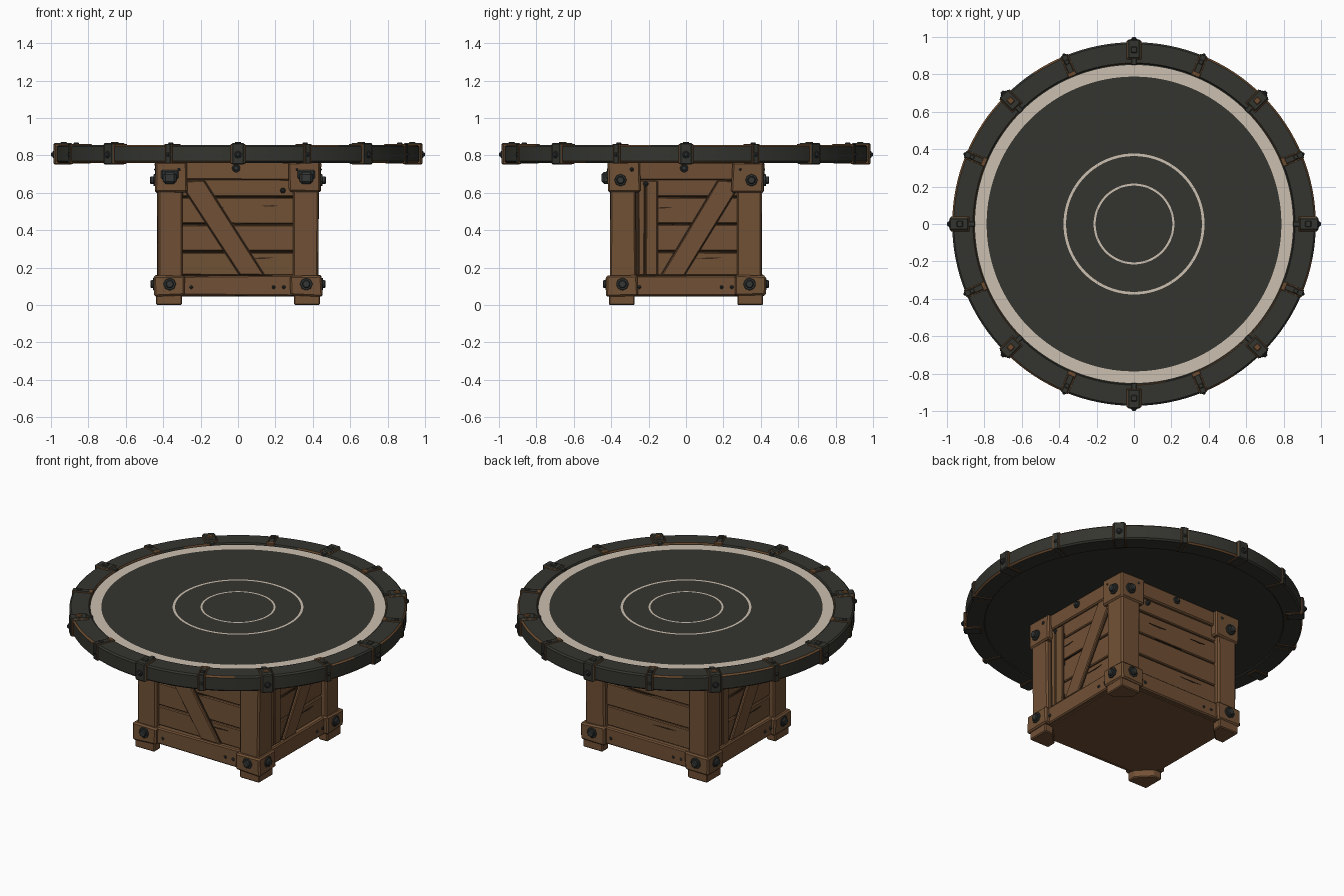
import bpy, bmesh, math, random
from mathutils import Matrix, Vector

if "Cube" in bpy.data.objects:
    bpy.data.objects.remove(bpy.data.objects["Cube"])

random.seed(4)


def material(name, rgb):
    m = bpy.data.materials.new(name)
    m.diffuse_color = (*rgb, 1)
    m.use_nodes = True
    m.node_tree.nodes["Principled BSDF"].inputs["Base Color"].default_value = m.diffuse_color
    return m


WOOD = material("brown wood", (0.165, 0.082, 0.036))
SEAM = material("dark wood seam", (0.035, 0.019, 0.010))
IRON = material("dark iron", (0.034, 0.035, 0.028))
BOLT = material("bolt iron", (0.033, 0.038, 0.035))
PAINT = material("pale paint", (0.60, 0.52, 0.43))
RUST = material("rust edge", (0.15, 0.073, 0.030))


def finish(name, bm, mats, bevel=0.0, matrix=None):
    bmesh.ops.recalc_face_normals(bm, faces=bm.faces)
    if bevel:
        bmesh.ops.bevel(bm, geom=bm.edges[:], offset=bevel, segments=1,
                        affect='EDGES', clamp_overlap=True)
    if matrix:
        bm.transform(matrix)
    me = bpy.data.meshes.new(name)
    bm.to_mesh(me)
    bm.free()
    ob = bpy.data.objects.new(name, me)
    for m in mats:
        me.materials.append(m)
    bpy.context.collection.objects.link(ob)
    return ob


def prism(name, pts, d0, d1, mat, turn=0.0, bevel=0.006, jitter=0.0):
    """Outline in (sideways, z), pushed outward from d0 to d1, turned about z."""
    bm = bmesh.new()
    back = [bm.verts.new((u, -d0, z)) for u, z in pts]
    front = [bm.verts.new((u, -d1, z)) for u, z in pts]
    bm.faces.new(back)
    bm.faces.new(front)
    n = len(pts)
    for i in range(n):
        bm.faces.new((back[i], back[(i + 1) % n], front[(i + 1) % n], front[i]))
    for v in bm.verts:
        v.co += Vector([random.uniform(-jitter, jitter) for _ in range(3)])
    return finish(name, bm, [mat], bevel, Matrix.Rotation(turn, 4, 'Z'))


def rect(u0, u1, z0, z1):
    return [(u0, z0), (u1, z0), (u1, z1), (u0, z1)]


def bolt(name, u, z, d, r, depth, turn, sides=8, mat=BOLT):
    """Washer and domed head facing outward."""
    ring = lambda k: [(u + k * math.cos(2 * math.pi * i / sides),
                       z + k * math.sin(2 * math.pi * i / sides)) for i in range(sides)]
    prism(name + "_washer", ring(r), d - 0.02, d + depth * 0.4, mat, turn, 0.003)
    prism(name + "_head", ring(r * 0.68), d - 0.01, d + depth, mat, turn, 0.005)


# ---- round top: turned profile, painted rings, worn rust edges
RIM = [(0.205, .847, IRON), (0.216, .847, PAINT), (0.363, .847, IRON), (0.377, .847, PAINT),
       (0.788, .847, IRON), (0.850, .847, PAINT), (0.856, .847, IRON), (0.861, .856, RUST),
       (0.963, .856, IRON), (0.972, .847, RUST), (0.972, .769, IRON), (0.963, .760, RUST),
       (0.865, .760, IRON), (0.860, .766, IRON)]
mats = [IRON, PAINT, RUST]
bm = bmesh.new()
N = 128
loops = []
for r, z, _ in RIM:
    loops.append([bm.verts.new((r * math.cos(2 * math.pi * i / N),
                                r * math.sin(2 * math.pi * i / N), z)) for i in range(N)])
bm.faces.new(loops[0])
bm.faces.new(loops[-1])
worn = [random.random() < 0.4 for _ in range(N // 4)]
for k in range(1, len(RIM)):
    for i in range(N):
        j = (i + 1) % N
        f = bm.faces.new((loops[k - 1][i], loops[k - 1][j], loops[k][j], loops[k][i]))
        m = RIM[k][2]
        if m is RUST and not worn[(i // 4 + 7 * k) % len(worn)]:
            m = IRON
        f.material_index = mats.index(m)
top = finish("round_top", bm, mats)
bpy.context.view_layer.objects.active = top
top.select_set(True)
bpy.ops.object.shade_smooth_by_angle(angle=math.radians(25))

# ---- clamps around the rim, alternating wide and narrow
for i in range(16):
    a = i * math.pi / 8
    if i % 2 == 0:
        prism("wide_clamp", rect(-.034, .034, .752, .867), .885, .986, IRON, a, .006)
        prism("wide_clamp_edge", rect(-.039, .039, .755, .861), .880, .980, RUST, a, .003)
        prism("wide_clamp_hook", rect(-.014, .014, .845, .861), .850, .890, IRON, a, .003)
        bolt("clamp_side_bolt", 0, .805, .985, .020, .015, a)
        prism("clamp_top_bolt", rect(-.017, .017, .86, .873), .915, .949,
              RUST if i % 4 else IRON, a, .004)
    else:
        prism("narrow_clamp", rect(-.016, .016, .756, .861), .862, .978, IRON, a, .003)
        for s in (-1, 1):
            prism("narrow_clamp_edge", rect(s * .019 - .003, s * .019 + .003, .757, .860),
                  .862, .976, RUST, a, .001)
        prism("narrow_clamp_tip", rect(-.024, .024, .84, .862), .855, .880, RUST, a, .003)
        prism("narrow_clamp_stud", rect(-.012, .012, .85, .868), .925, .949, IRON, a, .003)
        bolt("narrow_clamp_bolt", 0, .805, .976, .013, .010, a)

# ---- crate core and floor
HX, HY = 0.43, 0.405
prism("crate_core", rect(-.38, .38, .07, .766), -.345, .345, SEAM, 0, 0)
prism("crate_floor", rect(-.40, .40, .045, .075), -.375, .375, WOOD, 0, .004)

# ---- corner posts, collars and feet
for sx in (-1, 1):
    for sy in (-1, 1):
        def corner(name, inner, grow, z0, z1, jit):
            us = sorted((sx * (HX - inner), sx * (HX + grow)))
            ds = sorted((sy * (HY - inner), sy * (HY + grow)))
            prism(name, rect(*us, z0, z1), *ds, WOOD, 0, .009, jit)
        corner("corner_post", .135, 0, .06, .765, .004)
        corner("top_collar", .160, .012, .602, .766, .005)
        corner("bottom_collar", .148, .018, .048, .160, .005)
        # foot with its inner corner cut away
        bm = bmesh.new()
        plan = [(HX + .008, HY + .008), (HX - .13, HY + .008), (HX - .13, HY - .05),
                (HX - .05, HY - .13), (HX + .008, HY - .13)]
        base = bm.faces.new([bm.verts.new((sx * x, sy * y, 0)) for x, y in plan])
        ext = bmesh.ops.extrude_face_region(bm, geom=[base])
        for v in ext["geom"]:
            if isinstance(v, bmesh.types.BMVert):
                v.co.z = .06
        finish("foot", bm, [WOOD], .006)

# ---- four crate walls
for side in range(4):
    t = side * math.pi / 2
    W, D = (HX, HY) if side % 2 == 0 else (HY, HX)
    w = W - .125
    # horizontal planks with open seams
    edges = [.155, .285, .432, .578, .68]
    for z0, z1 in zip(edges, edges[1:]):
        prism("wall_plank", rect(-w, w, z0 + .003, z1 - .003), D - .07, D - .032,
              WOOD, t, .005, .002)
    prism("bottom_rail", rect(-w - .01, w + .01, .050, .158), D - .07, D - .006, WOOD, t, .007, .003)
    prism("top_rail", rect(-w - .01, w + .01, .668, .766), D - .07, D - .012, WOOD, t, .007, .003)
    # short dark splits in the planks
    for u, z, l in ((-.03, .432, .12), (.13, .25, .10), (-.12, .52, .08), (.18, .53, .07)):
        prism("plank_split", [(u - l, z), (u, z - .004), (u + l * .6, z + .003), (u, z + .004)],
              D - .04, D - .029, SEAM, t, 0)
    # diagonal brace with dark gaps beside it, absent on the back
    if side != 2:
        s = 1 if side == 0 else -1
        brace = [(-.275, .60), (-.275, .665), (-.18, .665), (.14, .160), (.01, .160)]
        wide = min(1, (w - .005) / .29)
        for o in (-.007, .007):
            prism("brace_gap", [(s * (u * wide + o), z) for u, z in brace],
                  D - .05, D - .029, SEAM, t, 0)
        prism("diagonal_brace", [(s * u * wide, z) for u, z in brace],
              D - .05, D - .014, WOOD, t, .005, .002)
    if side % 2:
        for u0, u1 in ((-.255, -.222), (-.214, -.155)):
            prism("upright_slat", rect(u0, u1, .16, .665), D - .05, D - .020, WOOD, t, .004, .002)
        prism("slat_gap", rect(-.27, -.148, .162, .663), D - .05, D - .030, SEAM, t, 0)
    # collar bolts
    for s in (-1, 1):
        bolt("bottom_bolt", s * (W - .065), .112, D + .016, .034, .022, t)
        if side == 0:
            prism("large_top_bolt", rect(s * .365 - .036, s * .365 + .036, .648, .712),
                  D, D + .048, BOLT, t, .014)
            prism("large_bolt_plate", rect(s * .365 - .047, s * .365 + .047, .672, .722),
                  D, D + .022, BOLT, t, .008)
        else:
            bolt("top_bolt", s * (W - .055), .668, D + .010, .033, .030, t)
        bolt("collar_nail", s * (W - .115), .725, D + .010, .012, .008, t, 6)
    # small nails
    bolt("rail_stud", -.01, .732, D - .012, .023, .020, t)
    bolt("slat_stud", .24 if side == 0 else -.215, .612 if side == 0 else .648,
         D - .022, .016, .014, t, 6)
    for u in (-.25, .19, .245):
        bolt("rail_nail", u, .096, D - .006, .011, .008, t, 6)
